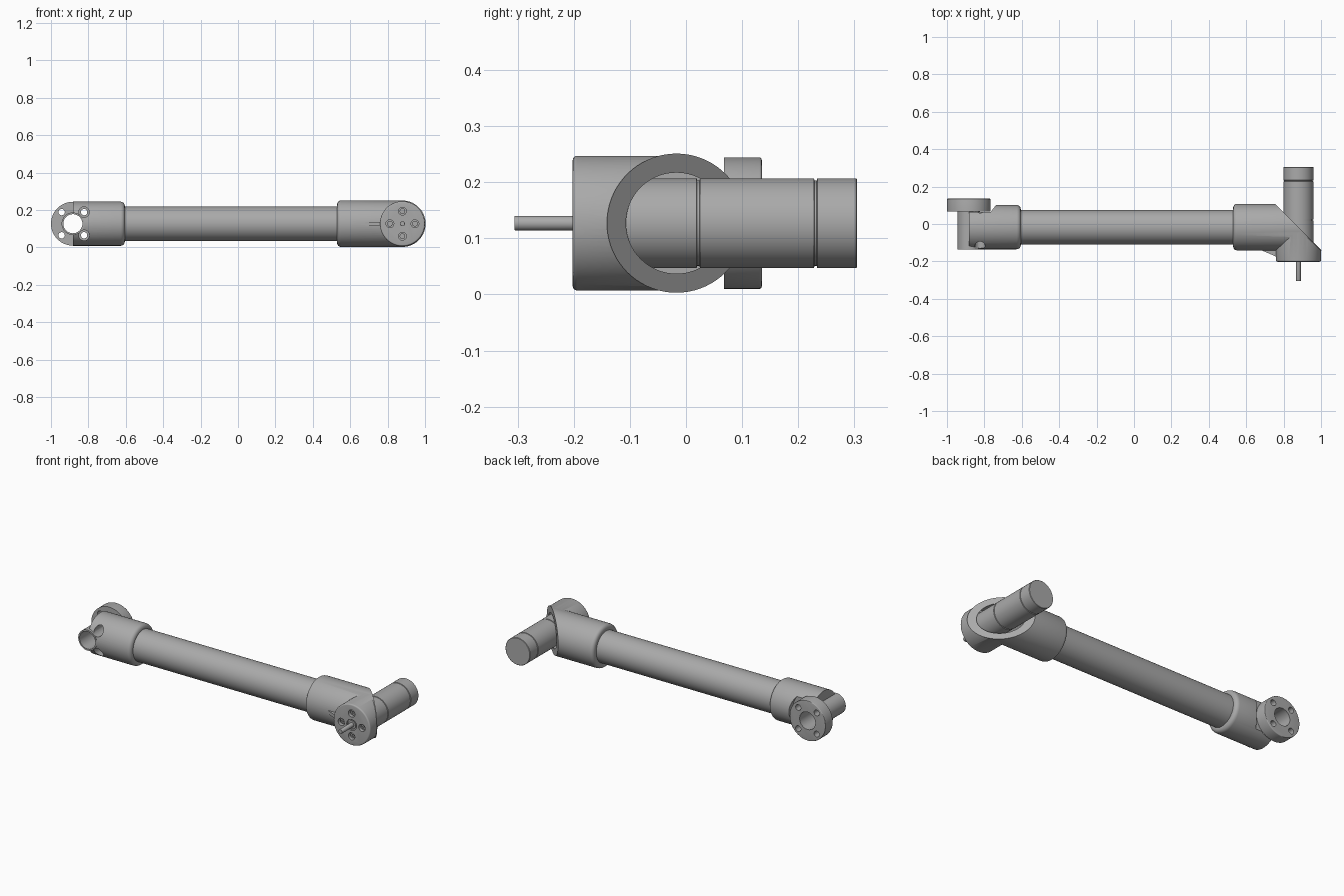
import bpy, bmesh, math
from mathutils import Vector, Matrix

cube = bpy.data.objects.get("Cube")
if cube:
    bpy.data.objects.remove(cube, do_unlink=True)

metal = bpy.data.materials.new("brushed_grey")
metal.use_nodes = True
GREY = (0.4, 0.4, 0.4, 1)
metal.diffuse_color = GREY
metal.node_tree.nodes["Principled BSDF"].inputs["Base Color"].default_value = GREY

Z = 0.127          # height of all axes
ARM_Y = -0.017     # arm axis offset
LEFT_X, RIGHT_X = -0.883, 0.879


def finish(name, bm):
    bmesh.ops.recalc_face_normals(bm, faces=bm.faces[:])
    mesh = bpy.data.meshes.new(name)
    bm.to_mesh(mesh)
    bm.free()
    mesh.materials.append(metal)
    ob = bpy.data.objects.new(name, mesh)
    bpy.context.collection.objects.link(ob)
    return ob


def lathe(name, profile, axis, a, b, segs=72):
    """Solid of revolution from (position, radius) pairs, along x or y.
    a, b: centre in the two other directions (y, z for x; x, z for y)."""
    bm = bmesh.new()
    rings = []
    for t, r in profile:
        ring = []
        for i in range(segs):
            ang = math.tau * i / segs
            u, v = a + r * math.cos(ang), b + r * math.sin(ang)
            ring.append(bm.verts.new((t, u, v) if axis == "x" else (u, t, v)))
        rings.append(ring)
    for lo, hi in zip(rings, rings[1:]):
        for i in range(segs):
            j = (i + 1) % segs
            bm.faces.new((lo[i], lo[j], hi[j], hi[i]))
    bm.faces.new(rings[0])
    bm.faces.new(rings[-1])
    return finish(name, bm)


def rod(name, r, t0, t1, axis, a, b, segs=72):
    return lathe(name, [(t0, r), (t1, r)], axis, a, b, segs)


def round_start(t0, t1, r, f):
    """Cylinder profile with a rounded edge at t0 (f may run either way)."""
    s = 1 if t1 > t0 else -1
    arc = [k * math.pi / 8 for k in range(5)]
    return [(t0 + s * f * (1 - math.sin(k)), r - f + f * math.cos(k - math.pi / 2 + math.pi / 2))
            for k in reversed(arc)] + [(t1, r)]


def box(name, size, centre, turn=0.0):
    bm = bmesh.new()
    bmesh.ops.create_cube(bm, size=1, matrix=Matrix.Translation(centre)
                          @ Matrix.Rotation(turn, 4, "Z")
                          @ Matrix.Diagonal((*size, 1)))
    return finish(name, bm)


def boolean(ob, tool, mode="DIFFERENCE"):
    mod = ob.modifiers.new("bool", "BOOLEAN")
    mod.operation, mod.solver, mod.object = mode, "EXACT", tool
    bpy.context.view_layer.objects.active = ob
    bpy.ops.object.modifier_apply(modifier=mod.name)
    bpy.data.objects.remove(tool, do_unlink=True)


# Main arm tube
arm = rod("arm_tube", 0.092, -0.64, 0.6, "x", ARM_Y, Z)

# Left end: collar with a clearance recess, a thin cross tube and a bolt flange
left = lathe("left_joint", round_start(-0.605, LEFT_X, 0.118, 0.022), "x", ARM_Y, Z)
boolean(left, rod("recess", 0.145, 0.065, 0.3, "y", LEFT_X, Z))
boolean(left, rod("cross_tube", 0.06, -0.135, 0.1, "y", LEFT_X, Z), "UNION")
boolean(left, lathe("flange", round_start(0.135, 0.068, 0.117, 0.004), "y", LEFT_X, Z), "UNION")
boolean(left, rod("bore", 0.051, -0.3, 0.3, "y", LEFT_X, Z))
for sx in (-1, 1):
    for sz in (-1, 1):
        x, z = LEFT_X + sx * 0.06, Z + sz * 0.062
        boolean(left, rod("bolt_hole", 0.017, -0.3, 0.3, "y", x, z, 24))
        if sx > 0:
            boolean(left, rod("access_hole", 0.028, -0.3, 0.067, "y", x, z, 32))

# Right end: mitred elbow, collar joined to a flange facing the front
right = lathe("right_joint", round_start(0.53, 1.1, 0.124, 0.02), "x", ARM_Y, Z)
flange = lathe("flange", round_start(-0.202, 0.2, 0.12, 0.008), "y", RIGHT_X, Z)
mitre_centre = Vector((RIGHT_X, ARM_Y, Z)) + Vector((1, 1, 0)).normalized() * 0.5
for part in (right, flange):
    boolean(part, box("mitre", (1, 2, 1), mitre_centre, math.pi / 4))
boolean(right, flange, "UNION")
boolean(right, rod("arm_bore", 0.09, 0.6, 1.2, "x", ARM_Y, Z))
# Refill the front wall that the arm bore leaves open, then bore for the motor
boolean(right, rod("motor_bore", 0.09, -0.13, 0.4, "y", RIGHT_X, Z))
for dx, dz in ((1, 0), (-1, 0), (0, 1), (0, -1)):
    x, z = RIGHT_X + dx * 0.067, Z + dz * 0.067
    boolean(right, rod("counterbore", 0.021, -0.3, -0.175, "y", x, z, 32))
    screw = rod("flange_screw", 0.015, -0.19, -0.17, "y", x, z, 24)
    boolean(screw, rod("socket", 0.008, -0.3, -0.182, "y", x, z, 6))
boolean(right, rod("shaft_recess", 0.032, -0.3, -0.194, "y", RIGHT_X, Z, 32))

# Small gusset between the collar and the flange
bm = bmesh.new()
outline = ((0.68, -0.12), (0.68, -0.14), (0.768, -0.178), (0.79, -0.178), (0.79, -0.12))
face = bm.faces.new([bm.verts.new((x, y, Z - 0.01)) for x, y in outline])
grown = bmesh.ops.extrude_face_region(bm, geom=[face])
bmesh.ops.translate(bm, vec=(0, 0, 0.02),
                    verts=[v for v in grown["geom"] if isinstance(v, bmesh.types.BMVert)])
finish("gusset", bm)

# Motor with two narrow grooves, and its output shaft
R, G = 0.08, 0.076
motor = [(-0.14, R)]
for g in (0.022, 0.231):
    motor += [(g - 0.003, R), (g - 0.002, G), (g + 0.002, G), (g + 0.003, R)]
motor += [(0.303, R), (0.305, R - 0.002)]
lathe("motor", motor, "y", RIGHT_X, Z)
rod("shaft_bearing", 0.024, -0.2, -0.13, "y", RIGHT_X, Z, 32)
lathe("output_shaft", [(-0.306, 0.012), (-0.304, 0.013), (-0.14, 0.013)],
      "y", RIGHT_X, Z, 32)

# Smooth shading with sharp edges kept
bpy.ops.object.select_all(action="DESELECT")
for ob in bpy.context.collection.objects:
    if ob.type == "MESH" and ob.data.materials and ob.data.materials[0] == metal:
        ob.select_set(True)
        bpy.context.view_layer.objects.active = ob
bpy.ops.object.shade_smooth_by_angle(angle=math.radians(30))
